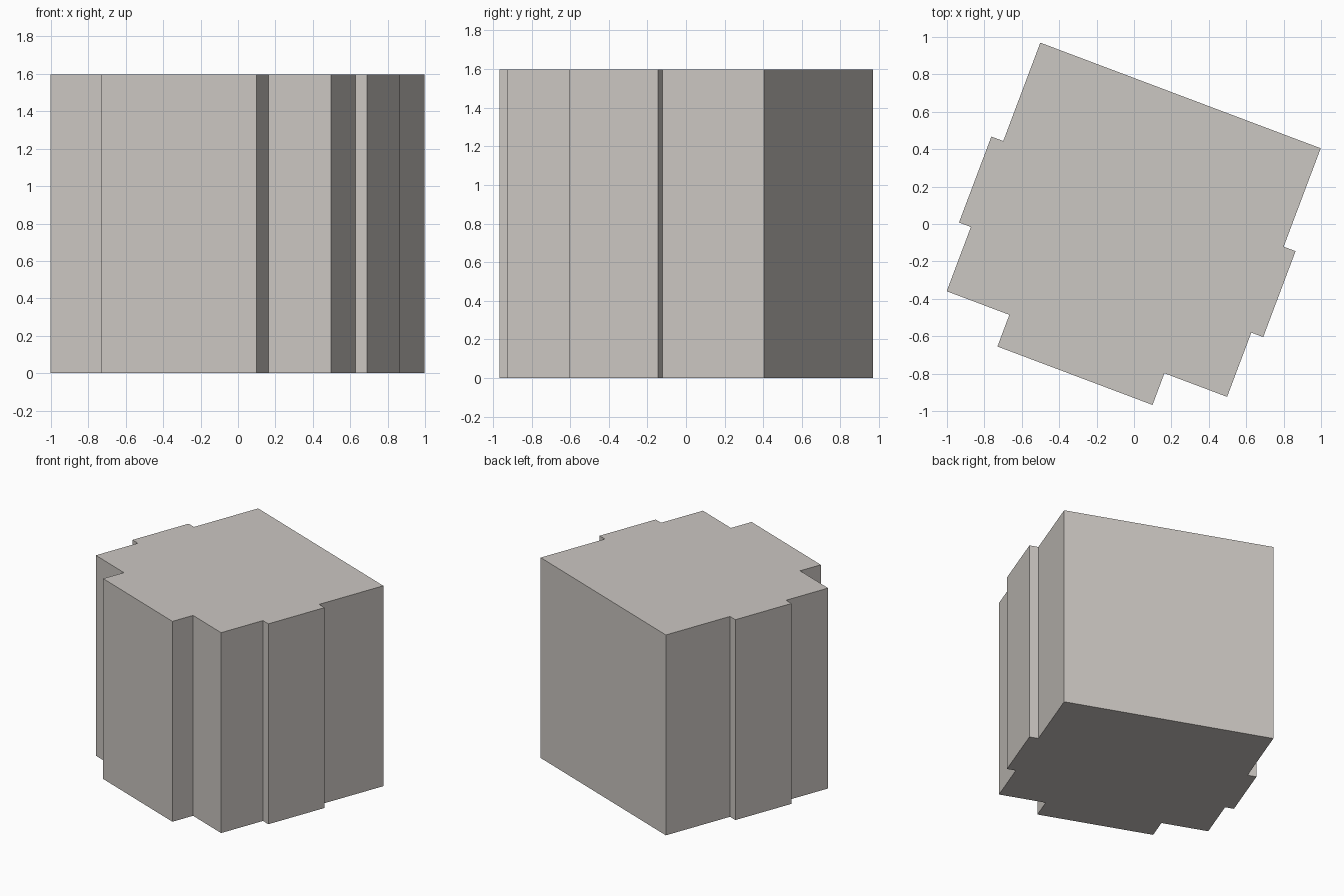
import bpy, bmesh
from mathutils import Matrix, Vector
import math

if "Cube" in bpy.data.objects:
    bpy.data.objects.remove(bpy.data.objects["Cube"])

HEIGHT = 1.597
TURN = math.atan2(-0.565, 1.5)      # whole block is turned about z
CENTRE = Vector((-0.009, 0.003, 0))

# Right half of the footprint, back to front: side bays and front bay
half = [(0.801, 0.731), (0.801, 0.169), (0.869, 0.169), (0.869, -0.322),
        (0.801, -0.322), (0.801, -0.689), (0.443, -0.689), (0.443, -0.870)]
outline = half + [(-x, y) for x, y in reversed(half)]

mat = bpy.data.materials.new("warm grey")
mat.diffuse_color = (0.60, 0.57, 0.54, 1)
mat.use_nodes = True
mat.node_tree.nodes["Principled BSDF"].inputs["Base Color"].default_value = mat.diffuse_color

# Building block: one extruded footprint
bm = bmesh.new()
place = Matrix.Translation(CENTRE) @ Matrix.Rotation(TURN, 4, 'Z')
base = bm.faces.new([bm.verts.new(place @ Vector((x, y, 0))) for x, y in outline])
res = bmesh.ops.extrude_face_region(bm, geom=[base], use_keep_orig=True)
top = [g for g in res["geom"] if isinstance(g, bmesh.types.BMVert)]
bmesh.ops.translate(bm, verts=top, vec=(0, 0, HEIGHT))
bmesh.ops.recalc_face_normals(bm, faces=bm.faces[:])
mesh = bpy.data.meshes.new("building_block")
bm.to_mesh(mesh)
bm.free()
mesh.materials.append(mat)
block = bpy.data.objects.new("building_block", mesh)
bpy.context.collection.objects.link(block)
